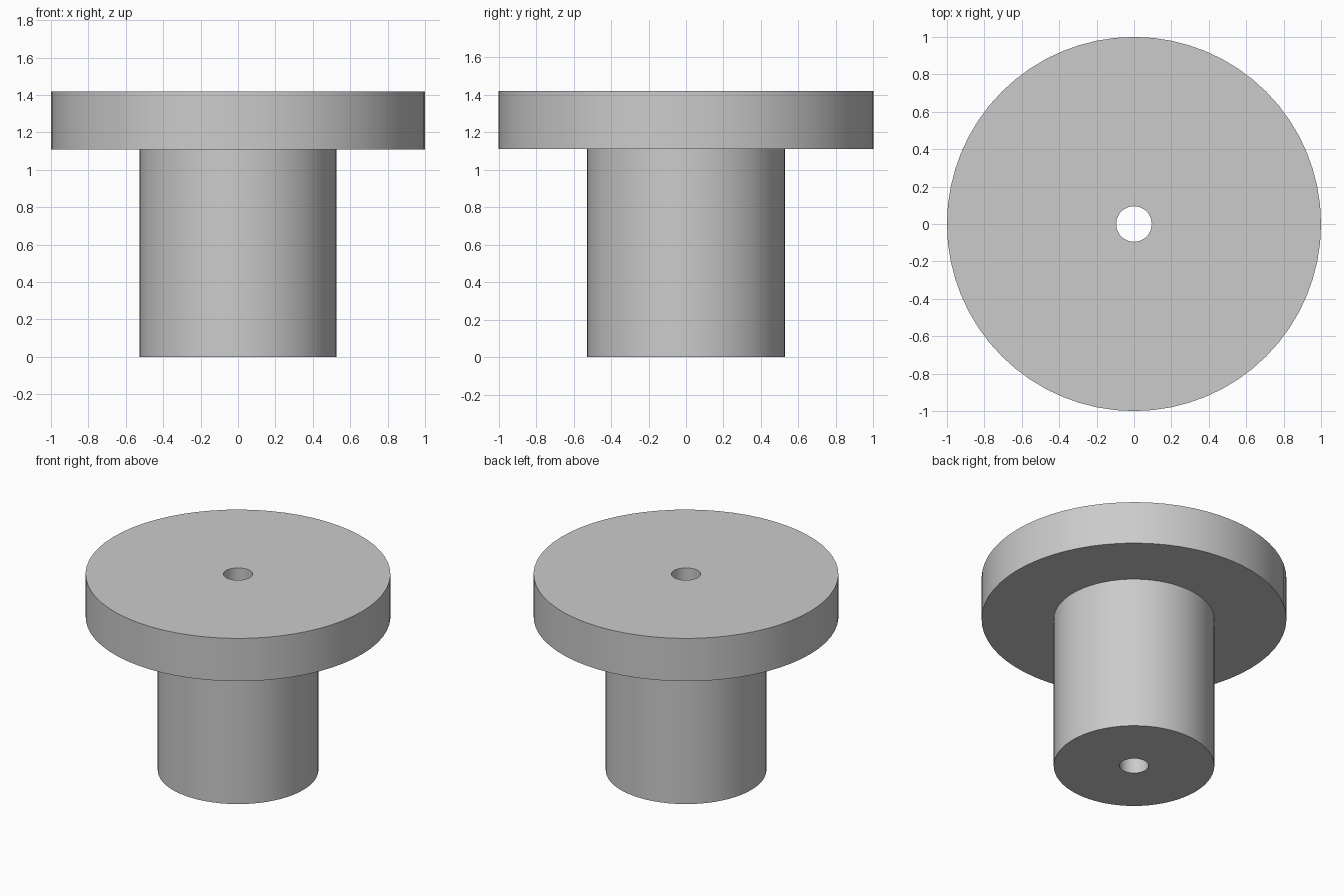
import bpy
import bmesh
import math

SEGMENTS = 64

old = bpy.data.objects.get("Cube")
if old:
    bpy.data.objects.remove(old, do_unlink=True)

# Plain grey material
grey = bpy.data.materials.new("plain_grey")
grey.use_nodes = True
colour = (0.6, 0.6, 0.6, 1.0)
grey.diffuse_color = colour
grey.node_tree.nodes["Principled BSDF"].inputs["Base Color"].default_value = colour


def lathe(name, profile):
    """Spin a closed (radius, height) profile around the z axis."""
    bm = bmesh.new()
    rings = []
    for r, z in profile:
        angles = [math.tau * i / SEGMENTS for i in range(SEGMENTS)]
        rings.append([bm.verts.new((r * math.cos(a), r * math.sin(a), z)) for a in angles])
    for k, low in enumerate(rings):
        high = rings[(k + 1) % len(rings)]
        for i in range(SEGMENTS):
            j = (i + 1) % SEGMENTS
            bm.faces.new((low[i], low[j], high[j], high[i]))
    bmesh.ops.recalc_face_normals(bm, faces=bm.faces)
    mesh = bpy.data.meshes.new(name)
    bm.to_mesh(mesh)
    bm.free()
    mesh.materials.append(grey)
    obj = bpy.data.objects.new(name, mesh)
    bpy.context.collection.objects.link(obj)
    bpy.ops.object.select_all(action="DESELECT")
    obj.select_set(True)
    bpy.context.view_layer.objects.active = obj
    bpy.ops.object.shade_smooth_by_angle(angle=math.radians(30))
    return obj


# Flanged bushing: stem, wide flange and a bore running right through
bore, stem, flange = 0.095, 0.527, 1.0
under, top = 1.11, 1.42
lathe("flanged_bushing", [
    (bore, 0), (stem, 0), (stem, under),
    (flange, under), (flange, top), (bore, top),
])
